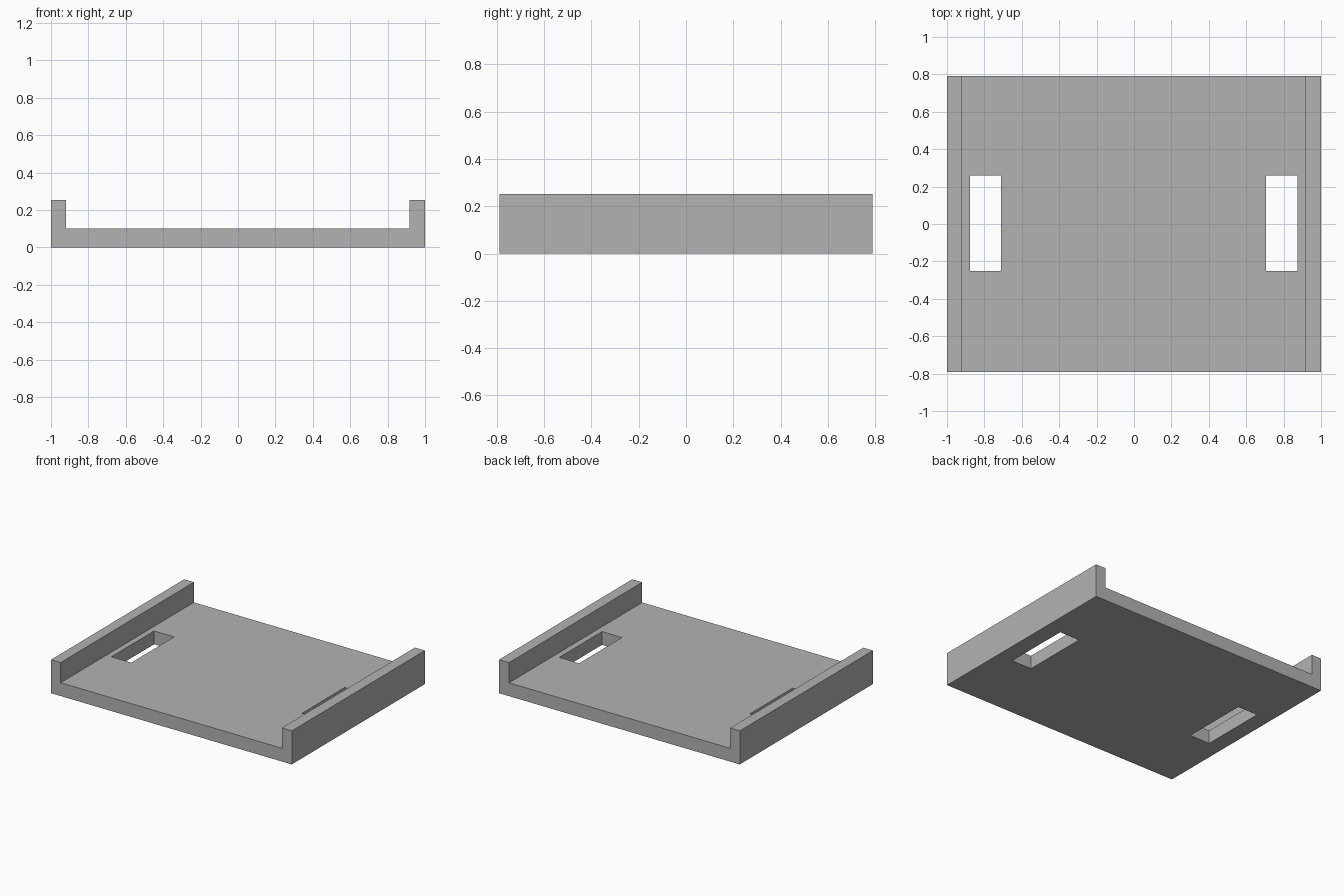
import bpy
import bmesh
from mathutils import Vector

cube = bpy.data.objects.get("Cube")
if cube:
    bpy.data.objects.remove(cube, do_unlink=True)

HALF_DEPTH = 0.79
FLOOR_TOP = 0.10
WALL_TOP = 0.252

grey = bpy.data.materials.new("plain grey")
grey.use_nodes = True
colour = (0.45, 0.45, 0.45, 1)
grey.diffuse_color = colour
grey.node_tree.nodes["Principled BSDF"].inputs["Base Color"].default_value = colour


def add_object(name, bm):
    bmesh.ops.recalc_face_normals(bm, faces=bm.faces)
    mesh = bpy.data.meshes.new(name)
    bm.to_mesh(mesh)
    bm.free()
    mesh.materials.append(grey)
    obj = bpy.data.objects.new(name, mesh)
    bpy.context.collection.objects.link(obj)
    return obj


# Tray: channel profile extruded from front to back
profile = [(-1, 0), (1, 0), (1, WALL_TOP), (0.917, WALL_TOP), (0.917, FLOOR_TOP),
           (-0.92, FLOOR_TOP), (-0.92, WALL_TOP), (-1, WALL_TOP)]
bm = bmesh.new()
face = bm.faces.new([bm.verts.new((x, -HALF_DEPTH, z)) for x, z in profile])
extruded = bmesh.ops.extrude_face_region(bm, geom=[face])["geom"]
bmesh.ops.translate(bm, vec=(0, 2 * HALF_DEPTH, 0),
                    verts=[v for v in extruded if isinstance(v, bmesh.types.BMVert)])
tray = add_object("tray", bm)

# Slots: one rectangular hole through the floor beside each wall
for name, x in (("right_slot_cutter", -0.795), ("left_slot_cutter", 0.79)):
    bm = bmesh.new()
    bmesh.ops.create_cube(bm, size=1)
    bmesh.ops.scale(bm, vec=(0.166, 0.508, 0.4), verts=bm.verts)
    bmesh.ops.translate(bm, vec=Vector((x, 0.004, 0.05)), verts=bm.verts)
    cutter = add_object(name, bm)
    cutter.hide_render = True
    cutter.hide_viewport = True
    cut = tray.modifiers.new(name, "BOOLEAN")
    cut.operation = "DIFFERENCE"
    cut.solver = "EXACT"
    cut.object = cutter
